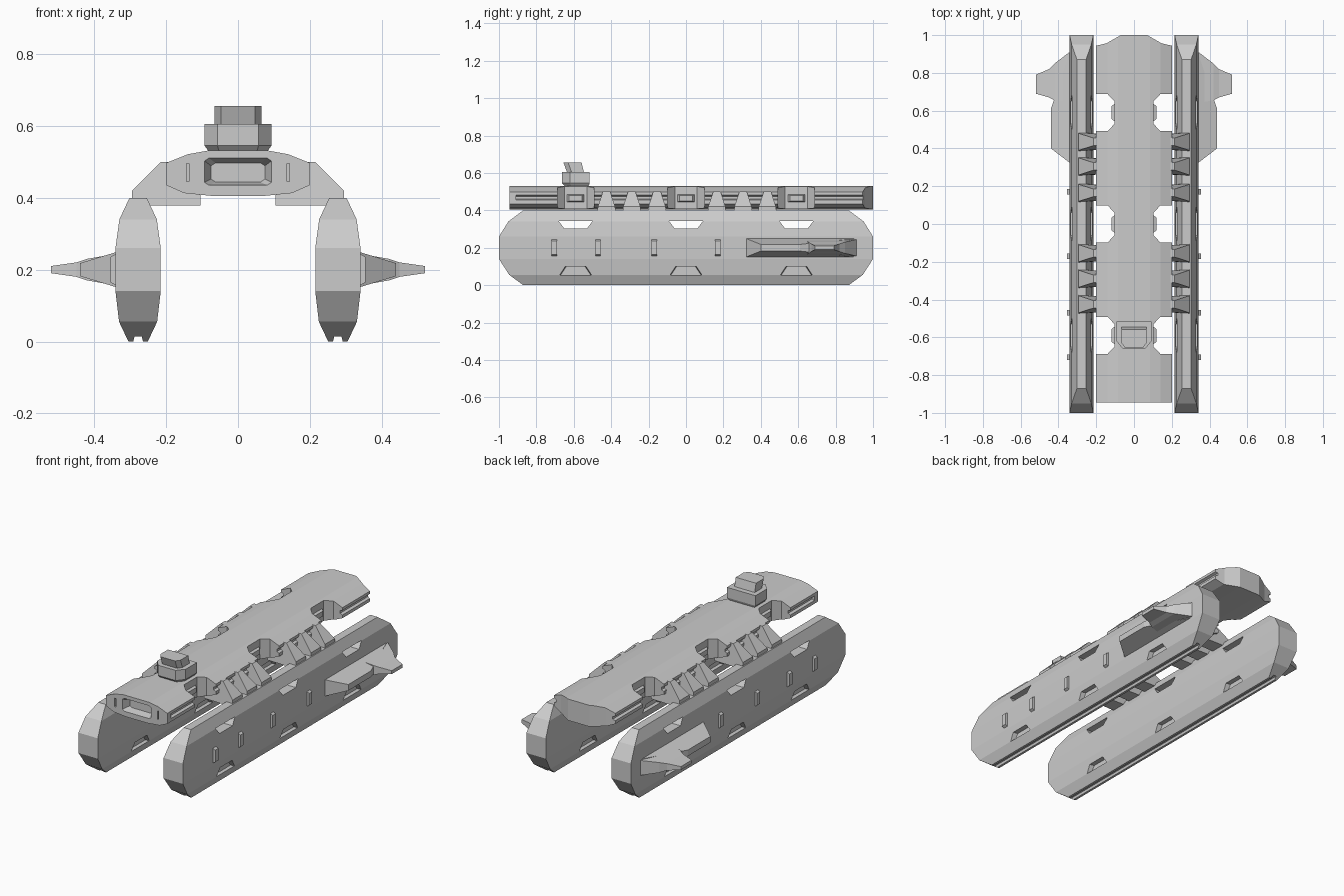
import bpy, bmesh

if "Cube" in bpy.data.objects:
    bpy.data.objects.remove(bpy.data.objects["Cube"])


def loft(name, solids):
    """Each solid is a list of equal-length rings, bridged and capped."""
    bm = bmesh.new()
    for rings in solids:
        vs = [[bm.verts.new(p) for p in r] for r in rings]
        n = len(vs[0])
        for a, b in zip(vs, vs[1:]):
            for i in range(n):
                j = (i + 1) % n
                bm.faces.new((a[i], a[j], b[j], b[i]))
        bm.faces.new(vs[0][::-1])
        bm.faces.new(vs[-1])
    bmesh.ops.recalc_face_normals(bm, faces=bm.faces)
    me = bpy.data.meshes.new(name)
    bm.to_mesh(me)
    bm.free()
    ob = bpy.data.objects.new(name, me)
    bpy.context.collection.objects.link(ob)
    return ob


def rect_xy(x0, x1, y0, y1, z):
    return [(x0, y0, z), (x1, y0, z), (x1, y1, z), (x0, y1, z)]


def rect_yz(x, y0, y1, z0, z1):
    return [(x, y0, z0), (x, y1, z0), (x, y1, z1), (x, y0, z1)]


def box(x0, x1, y0, y1, z0, z1):
    return [rect_xy(x0, x1, y0, y1, z0), rect_xy(x0, x1, y0, y1, z1)]


def finish(ob, cutters=(), mirror=False):
    """Cut with each cutter, optionally mirror in x, then bake the result."""
    for c in cutters:
        c.hide_render = True
        m = ob.modifiers.new("cut", 'BOOLEAN')
        m.operation, m.object, m.solver = 'DIFFERENCE', c, 'EXACT'
    if mirror:
        ob.modifiers.new("mirror", 'MIRROR').use_mirror_merge = False
    dg = bpy.context.evaluated_depsgraph_get()
    me = bpy.data.meshes.new_from_object(ob.evaluated_get(dg))
    ob.modifiers.clear()
    ob.data = me
    for c in cutters:
        bpy.data.objects.remove(c)


STATIONS = (-0.59, 0, 0.59)
HX = 0.278

# Side hulls: stacked rectangles narrowing to keel and top
hull = loft("side_hulls", [[rect_xy(HX - w, HX + w, -l, l, z) for z, w, l in (
    (0, .027, .87), (.055, .053, .945), (.14, .063, 1), (.26, .063, 1),
    (.34, .052, .95), (.40, .024, .87))]])
slots, pockets = [], []
for c in STATIONS:
    slots.append([[(x, c - .09, .342), (x, c - .06, .302), (x, c + .06, .302), (x, c + .09, .342)]
                  for x in (.19, .37)])
    for s in (-1, 1):
        pockets.append([[(HX + s * d, c - a, .055), (HX + s * d, c - b, .10),
                         (HX + s * d, c + b, .10), (HX + s * d, c + a, .055)]
                        for d, a, b in ((.08, .09, .06), (.03, .08, .05))])
keel = [[(.262, y, -.01), (.294, y, -.01), (.288, y, .014), (.268, y, .014)] for y in (-1.1, 1.1)]
finish(hull, [loft("slot_cut", slots), loft("pocket_cut", pockets), loft("keel_cut", [keel])], True)

# Vertical ribs on the outer hull faces
ribs = loft("hull_ribs", [[rect_yz(.33, y - .014, y + .014, .15, .25),
                           rect_yz(.355, y - .014, y + .014, .165, .235)]
                          for y in (-.705, -.47, -.17, .17)])
finish(ribs, mirror=True)

# Stabiliser fins: broad root plus blade
fins = loft("stabiliser_fins", [
    [rect_yz(.335, .32, .915, .15, .25), rect_yz(.44, .40, .61, .182, .218)],
    [rect_yz(.335, .64, .915, .155, .245), rect_yz(.42, .655, .85, .17, .23),
     rect_yz(.45, .67, .82, .18, .22), rect_yz(.52, .69, .79, .19, .21)]])
finish(fins, mirror=True)

# Central deck: faceted section, tapered tail
half = [(.07, .405), (.15, .413), (.2, .435), (.2, .497), (.14, .521), (.085, .531)]
section = half + [(-x, z) for x, z in reversed(half)]
deck = loft("deck", [[[(x, y, z) for x, z in section] for y in (-.945, 1.01)]])
notches, rails, tail, slits = [], [], [], []
for s in (-1, 1):
    for c in STATIONS:
        notches.append([[(s * x, c + y, z) for x, y in (
            (.25, -.098), (.14, -.098), (.103, -.06), (.103, .06), (.14, .098), (.25, .098))]
            for z in (.35, .6)])
    rails.append([[(s * x, y, z) for x, z in ((.21, .45), (.21, .485), (.185, .475), (.185, .46))]
                  for y in (-.91, 1.1)])
    tail.append([[(s * x, y, z) for x, y in ((.07, 1), (.145, .957), (.3, .92), (.3, 1.1), (.07, 1.1))]
                 for z in (.35, .6)])
    slits.append(box(s * .14 - .004, s * .14 + .004, -1, -.93, .445, .495))
tail.append(box(-.3, .3, 1.0, 1.1, .35, .6))
# Front opening recess
mouth = []
for y, w, z0, z1 in ((-.95, .095, .434, .512), (-.90, .075, .444, .497)):
    mouth.append([(-w, y, z0 + .008), (-w + .012, y, z0), (w - .012, y, z0), (w, y, z0 + .008),
                  (w, y, z1 - .008), (w - .012, y, z1), (-w + .012, y, z1), (-w, y, z1 - .008)])
finish(deck, [loft("rail_cut", rails), loft("notch_cut", notches), loft("mouth_cut", [mouth]),
              loft("slit_cut", slits)] + [loft("tail_cut", [t]) for t in tail])

# Small bars inside the deck notches
bars = loft("notch_bars", [[rect_yz(.09, c - .055, c + .055, .44, .49),
                            rect_yz(.118, c - .035, c + .035, .45, .48)] for c in STATIONS])
finish(bars, mirror=True)

# Clamps joining deck to hulls: wedges, narrow on top
clamp = [(.105, .408, .04), (.105, .378, .04), (.285, .378, .045), (.295, .40, .048),
         (.295, .42, .046), (.215, .50, .02), (.18, .50, .02), (.18, .43, .04)]
clamps = loft("deck_clamps", [[[(x, y + s * w, z) for x, z, w in clamp] for s in (-1, 1)]
                              for y in (-.425, -.29, -.155, .165, .305, .435)])
finish(clamps, mirror=True)


# Bridge tower: two chamfered blocks
def block(w, c, back, side, front, z):
    return [(-w, back, z), (-w, side, z), (-c, front, z), (c, front, z), (w, side, z), (w, back, z)]


loft("bridge_tower", [
    [block(.075, .05, -.525, -.61, -.64, .52), block(.093, .057, -.515, -.62, -.663, .545),
     block(.093, .057, -.515, -.62, -.663, .605)],
    [block(.066, .048, -.545, -.61, -.635, .60), block(.066, .048, -.558, -.63, -.655, .655)]])
